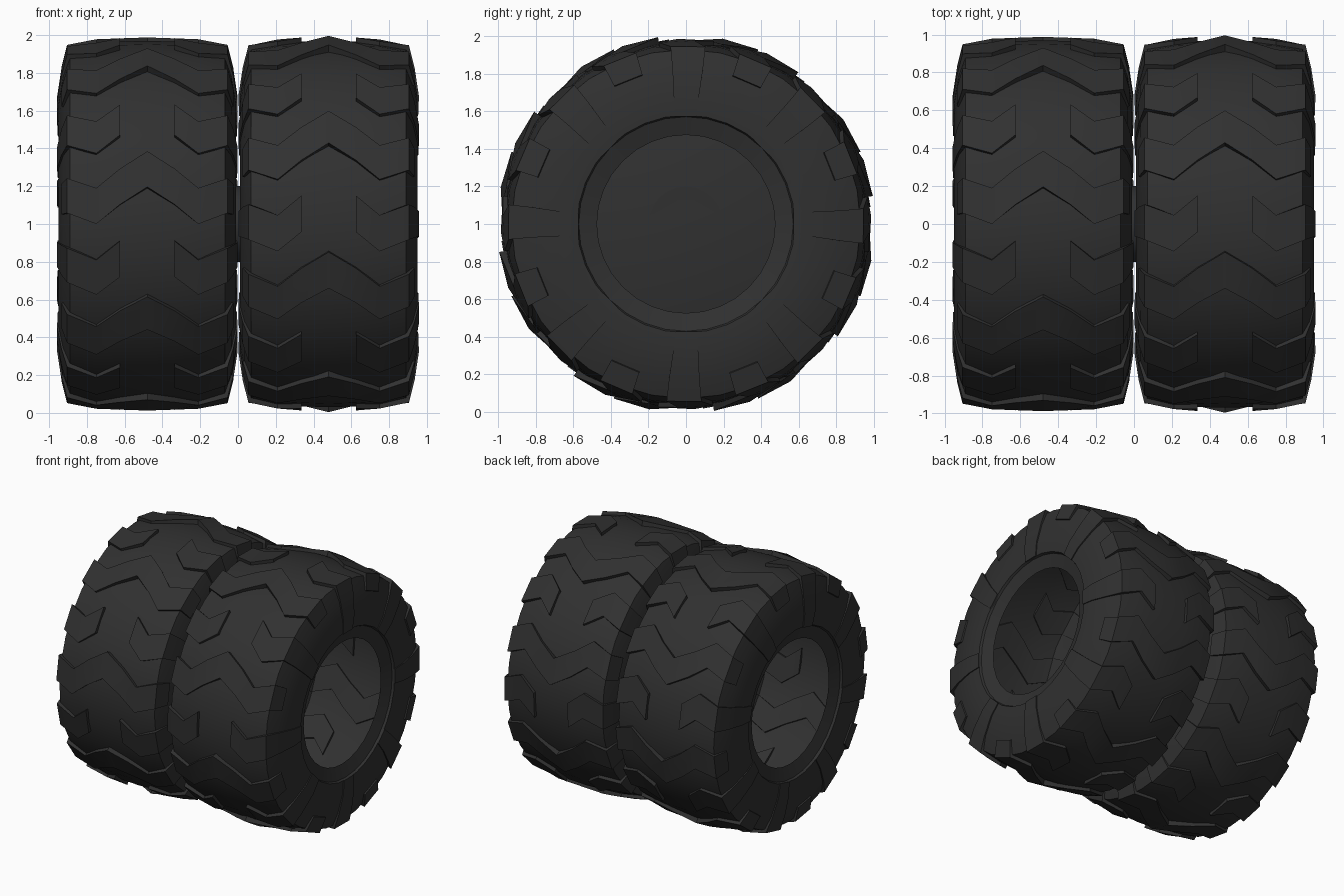
import bpy, bmesh
from math import sin, cos, radians, pi

cube = bpy.data.objects.get("Cube")
if cube:
    bpy.data.objects.remove(cube, do_unlink=True)

COLOUR = (0.03, 0.03, 0.03, 1)
rubber = bpy.data.materials.new("dark_rubber")
rubber.use_nodes = True
rubber.diffuse_color = COLOUR
bsdf = rubber.node_tree.nodes["Principled BSDF"]
bsdf.inputs["Base Color"].default_value = COLOUR
bsdf.inputs["Roughness"].default_value = 0.8

CENTRE_X = 0.48      # distance of each tyre from the middle
PITCH = 45           # angle between repeated blocks
BLOCK = PITCH / 4    # angular length of one block

# Half section of the carcass: (offset from tyre centre, radius)
CARCASS = [(0, 0.97), (0.145, 0.965), (0.27, 0.958), (0.41, 0.93), (0.445, 0.83),
           (0.47, 0.68), (0.467, 0.58), (0.45, 0.572), (0.42, 0.475)]

# Tread stations: (top offset, top radius, root offset, root radius, sweep angle)
TREAD = [(0, 1.007, 0, 0.955, BLOCK), (0.145, 0.988, 0.145, 0.95, 6),
         (0.27, 0.978, 0.27, 0.943, 0), (0.425, 0.95, 0.405, 0.915, 3.5),
         (0.455, 0.83, 0.435, 0.82, 3.5), (0.478, 0.68, 0.46, 0.68, 3),
         (0.474, 0.575, 0.455, 0.575, 2.5)]


def point(x, radius, degrees):
    """Point on a tyre; the angle rises from the front over the top."""
    a = radians(degrees)
    return (x, -radius * cos(a), 1 + radius * sin(a))


def finish(name, bm):
    bmesh.ops.recalc_face_normals(bm, faces=bm.faces)
    mesh = bpy.data.meshes.new(name)
    bm.to_mesh(mesh)
    bm.free()
    mesh.materials.append(rubber)
    obj = bpy.data.objects.new(name, mesh)
    bpy.context.collection.objects.link(obj)
    bpy.ops.object.select_all(action="DESELECT")
    obj.select_set(True)
    bpy.context.view_layer.objects.active = obj
    bpy.ops.object.shade_smooth_by_angle(angle=radians(25))
    return obj


def carcass(name, side, steps=32):
    """Hollow tyre, open outward and closed by a disc on the inner side."""
    bm = bmesh.new()
    section = [(-x, r) for x, r in reversed(CARCASS[1:])] + CARCASS
    rings = [[bm.verts.new(point(side * (CENTRE_X + x), r, 360 * i / steps))
              for i in range(steps)] for x, r in section]
    for a, b in zip(rings, rings[1:]):
        for i in range(steps):
            j = (i + 1) % steps
            bm.faces.new((a[i], a[j], b[j], b[i]))
    bm.faces.new(rings[0])
    finish(name, bm)


def block(bm, stations, centre, start):
    """One raised block swept through signed tread stations."""
    loops = []
    for sign, (tx, tr, rx, rr, sweep) in stations:
        a, b = start + sweep, start + sweep + BLOCK
        loops.append([bm.verts.new(point(centre + sign * x, r, angle))
                      for x, r, angle in ((tx, tr, a), (tx, tr, b), (rx, rr, b), (rx, rr, a))])
    for p, q in zip(loops, loops[1:]):
        for i in range(4):
            j = (i + 1) % 4
            bm.faces.new((p[i], p[j], q[j], q[i]))
    bm.faces.new(loops[0])
    bm.faces.new(loops[-1])


def tread(name, side, phase):
    bm = bmesh.new()
    # Full chevrons run shoulder to shoulder
    chevron = [(-1, s) for s in reversed(TREAD[1:5])] + [(1, s) for s in TREAD[:5]]
    for k in range(8):
        start = phase + k * PITCH
        block(bm, chevron, side * CENTRE_X, start)
        # Side lugs between them run down the sidewalls
        for sign in (-1, 1):
            block(bm, [(sign, s) for s in TREAD[1:]], side * CENTRE_X, start + PITCH / 2)
    finish(name, bm)


for label, side, phase in (("left", 1, 14), ("right", -1, 0)):
    carcass(label + "_tyre_carcass", side)
    tread(label + "_tyre_tread", side, phase)

# Axle joining the two inner discs
bpy.ops.mesh.primitive_cylinder_add(vertices=24, radius=0.2, depth=2 * (CENTRE_X - 0.42),
                                    location=(0, 0, 1), rotation=(0, pi / 2, 0))
axle = bpy.context.object
axle.name = "axle"
axle.data.materials.append(rubber)
bpy.ops.object.shade_smooth_by_angle(angle=radians(30))
